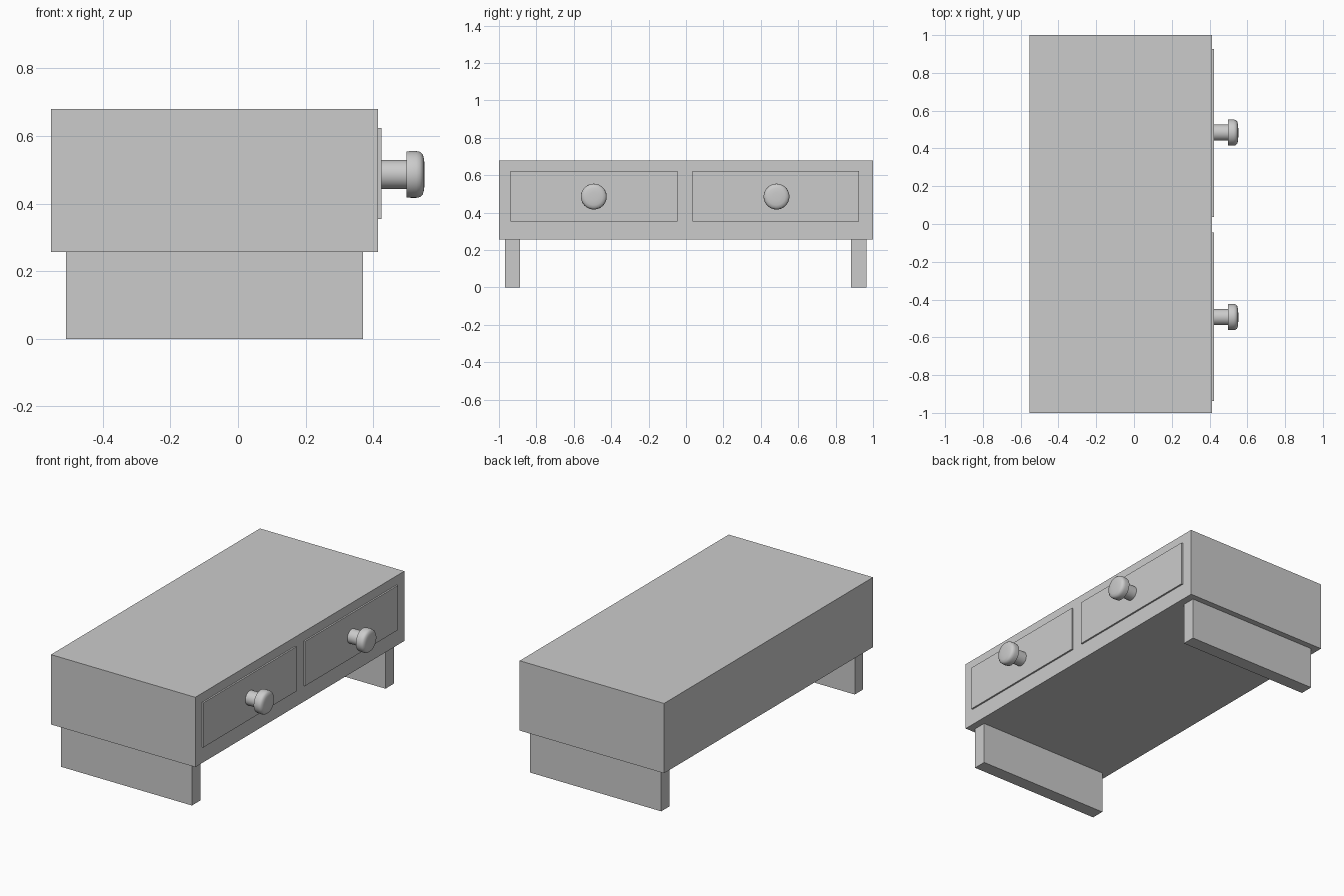
import bpy, bmesh, math
from mathutils import Matrix, Vector

if "Cube" in bpy.data.objects:
    bpy.data.objects.remove(bpy.data.objects["Cube"])


def box(name, x, y, z):
    """Box from (min, max) ranges on each axis."""
    bm = bmesh.new()
    bmesh.ops.create_cube(bm, size=1)
    for v in bm.verts:
        v.co = [(a + b) / 2 + c * (b - a) for c, (a, b) in zip(v.co, (x, y, z))]
    mesh = bpy.data.meshes.new(name)
    bm.to_mesh(mesh)
    bm.free()
    obj = bpy.data.objects.new(name, mesh)
    bpy.context.collection.objects.link(obj)
    return obj


def knob(name, profile, y, z, sides=48):
    """Turned knob: (x, radius) profile spun about the x axis."""
    bm = bmesh.new()
    verts = [bm.verts.new((x, 0, r)) for x, r in profile]
    edges = [bm.edges.new(p) for p in zip(verts, verts[1:])]
    bmesh.ops.spin(bm, geom=verts + edges, cent=(0, 0, 0), axis=(1, 0, 0),
                   angle=math.tau, steps=sides)
    bmesh.ops.remove_doubles(bm, verts=bm.verts, dist=1e-5)
    bmesh.ops.recalc_face_normals(bm, faces=bm.faces)
    mesh = bpy.data.meshes.new(name)
    bm.to_mesh(mesh)
    bm.free()
    obj = bpy.data.objects.new(name, mesh)
    obj.location = (0, y, z)
    bpy.context.collection.objects.link(obj)
    bpy.ops.object.select_all(action='DESELECT')
    obj.select_set(True)
    bpy.context.view_layer.objects.active = obj
    bpy.ops.object.shade_smooth_by_angle(angle=math.radians(40))
    return obj


# Cabinet body
box("body", (-0.553, 0.414), (-1, 1), (0.256, 0.679))

# Slab legs at both ends
for side, y in (("left", (-0.969, -0.888)), ("right", (0.883, 0.964))):
    box(f"{side}_leg", (-0.509, 0.370), y, (0, 0.256))

# Drawer fronts with turned knobs
knob_profile = [(0.41, 0), (0.41, 0.043), (0.498, 0.043), (0.498, 0.068),
                (0.512, 0.069), (0.527, 0.069), (0.538, 0.067),
                (0.546, 0.060), (0.550, 0.046), (0.552, 0.024), (0.552, 0)]
for side, y, ky in (("left", (-0.937, -0.046), -0.493),
                    ("right", (0.036, 0.926), 0.484)):
    box(f"{side}_drawer_front", (0.40, 0.424), y, (0.354, 0.624))
    knob(f"{side}_drawer_knob", knob_profile, ky, 0.486)
